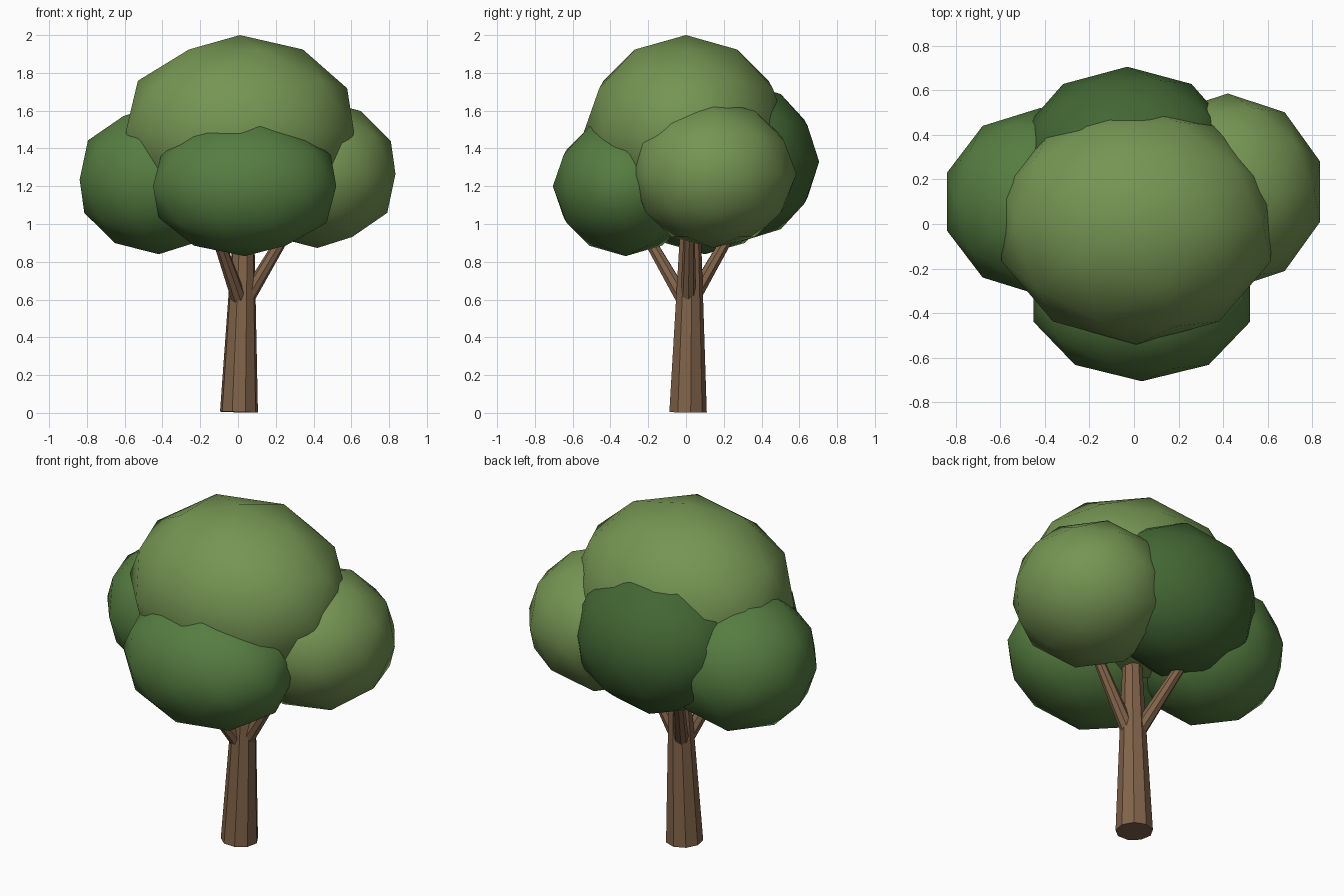
import bpy
from mathutils import Vector

if "Cube" in bpy.data.objects:
    bpy.data.objects.remove(bpy.data.objects["Cube"])


def material(name, rgb):
    m = bpy.data.materials.new(name)
    m.diffuse_color = (*rgb, 1)
    m.use_nodes = True
    m.node_tree.nodes["Principled BSDF"].inputs["Base Color"].default_value = m.diffuse_color
    return m


bark = material("bark", (0.22, 0.125, 0.068))
light = material("leaf_light", (0.18, 0.30, 0.087))
medium = material("leaf_medium", (0.092, 0.205, 0.053))
dark = material("leaf_dark", (0.055, 0.135, 0.034))


def foliage(name, centre, radii, mat):
    bpy.ops.mesh.primitive_ico_sphere_add(subdivisions=2, radius=1, location=centre)
    ob = bpy.context.object
    ob.name = name
    ob.scale = radii
    ob.data.materials.append(mat)
    bpy.ops.object.shade_smooth()


def limb(name, start, end, r1, r2, sides):
    a, b = Vector(start), Vector(end)
    bpy.ops.mesh.primitive_cone_add(vertices=sides, radius1=r1, radius2=r2,
                                    depth=(b - a).length, location=(a + b) / 2)
    ob = bpy.context.object
    ob.name = name
    ob.rotation_euler = (b - a).to_track_quat('Z', 'Y').to_euler()
    ob.data.materials.append(bark)


# Slightly leaning trunk
limb("trunk", (0.005, 0.008, 0.004), (0.035, 0.025, 1.15), 0.102, 0.048, 9)

# Three branches spreading into the crown
for name, end in (("right_branch", (0.33, 0.02, 1.08)),
                  ("front_branch", (-0.16, -0.29, 1.08)),
                  ("back_branch", (-0.16, 0.31, 1.08))):
    limb(name, (0.02, 0.01, 0.56), end, 0.042, 0.026, 8)

# Crown of overlapping faceted foliage clumps
foliage("top_foliage", (0.01, 0, 1.49), (0.635, 0.54, 0.51), light)
foliage("left_foliage", (-0.42, 0.10, 1.235), (0.44, 0.42, 0.395), medium)
foliage("right_foliage", (0.42, 0.145, 1.265), (0.435, 0.44, 0.392), light)
foliage("front_foliage", (0.035, -0.32, 1.20), (0.51, 0.385, 0.37), medium)
foliage("back_foliage", (-0.03, 0.30, 1.33), (0.49, 0.405, 0.42), dark)
